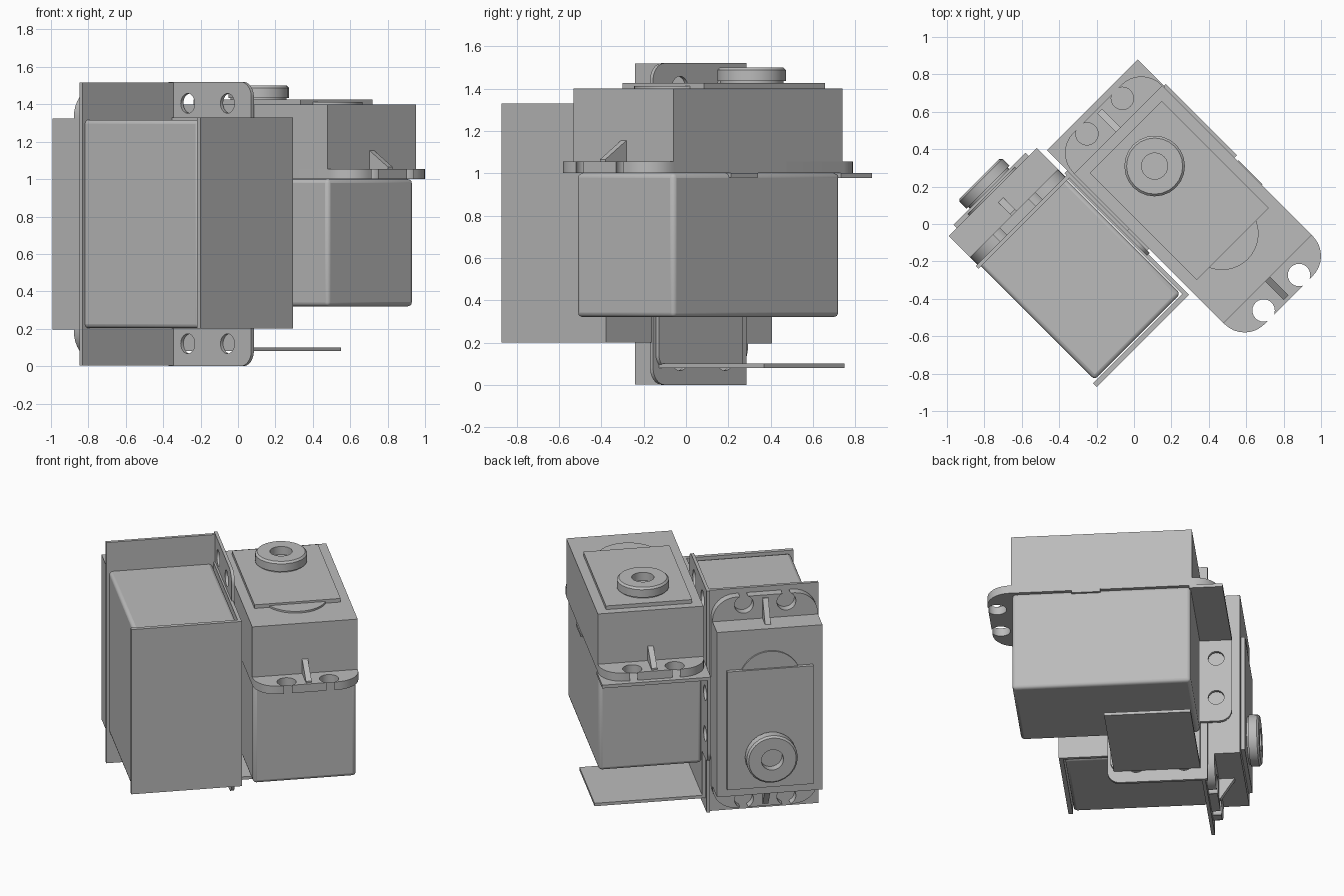
import bpy, bmesh, math
from mathutils import Matrix, Vector

if "Cube" in bpy.data.objects:
    bpy.data.objects.remove(bpy.data.objects["Cube"], do_unlink=True)

GREY = (0.5, 0.5, 0.5, 1.0)
mat = bpy.data.materials.new("plain grey")
mat.use_nodes = True
mat.diffuse_color = GREY
mat.node_tree.nodes["Principled BSDF"].inputs["Base Color"].default_value = GREY
parts = []

# The assembly is turned 45 degrees: x runs along the upright servo, y across it
ROOT = Matrix.Rotation(math.radians(-45), 4, 'Z')


def frame(origin, ax, ay, az):
    m = Matrix((ax, ay, az)).transposed().to_4x4()
    m.translation = Vector(origin)
    return ROOT @ m


def finish(name, bm, m):
    bmesh.ops.recalc_face_normals(bm, faces=bm.faces[:])
    bm.transform(m)
    me = bpy.data.meshes.new(name)
    bm.to_mesh(me)
    bm.free()
    me.materials.append(mat)
    ob = bpy.data.objects.new(name, me)
    bpy.context.collection.objects.link(ob)
    parts.append(ob)
    return ob


def prism(name, m, pts, h0, h1):
    """Extrude a flat outline from h0 to h1 in the given frame."""
    bm = bmesh.new()
    f = bm.faces.new([bm.verts.new((x, y, h0)) for x, y in pts])
    ext = bmesh.ops.extrude_face_region(bm, geom=[f])["geom"]
    verts = [g for g in ext if isinstance(g, bmesh.types.BMVert)]
    bmesh.ops.translate(bm, verts=verts, vec=(0, 0, h1 - h0))
    return finish(name, bm, m)


def rect(x0, x1, y0, y1, radii=(0, 0, 0, 0), steps=8):
    """Rectangle outline; radii go counter-clockwise from the low corner."""
    pts = []
    corners = ((x0, y0, 1, 1), (x1, y0, -1, 1), (x1, y1, -1, -1), (x0, y1, 1, -1))
    for i, (x, y, sx, sy) in enumerate(corners):
        r = radii[i]
        if not r:
            pts.append((x, y))
            continue
        for k in range(steps + 1):
            a = math.pi * (1 + i / 2 + k / steps / 2)
            pts.append((x + sx * r + r * math.cos(a), y + sy * r + r * math.sin(a)))
    return pts


def circle(x, y, r, n=24):
    return [(x + r * math.cos(2 * math.pi * k / n), y + r * math.sin(2 * math.pi * k / n))
            for k in range(n)]


def cut(ob, m, outlines, h0, h1):
    """Punch outlines through a plate, then drop the cutters."""
    cutters = []
    for pts in outlines:
        c = prism("cutter", m, pts, h0 - 0.05, h1 + 0.05)
        c.hide_render = True
        parts.remove(c)
        cutters.append(c)
        mod = ob.modifiers.new("hole", 'BOOLEAN')
        mod.operation, mod.solver, mod.object = 'DIFFERENCE', 'EXACT', c
    bpy.context.view_layer.update()
    dg = bpy.context.evaluated_depsgraph_get()
    me = bpy.data.meshes.new_from_object(ob.evaluated_get(dg))
    ob.modifiers.clear()
    ob.data = me
    for c in cutters:
        bpy.data.objects.remove(c, do_unlink=True)


def lathe(name, m, profile, n=24):
    bm = bmesh.new()
    vs = [bm.verts.new((r, 0, h)) for r, h in profile]
    edges = [bm.edges.new(p) for p in zip(vs, vs[1:])]
    bmesh.ops.spin(bm, geom=vs + edges, cent=(0, 0, 0), axis=(0, 0, 1),
                   angle=2 * math.pi, steps=n, use_duplicate=False)
    bmesh.ops.remove_doubles(bm, verts=bm.verts[:], dist=1e-4)
    return finish(name, bm, m)


HL, HW, FL = 0.565, 0.333, 0.055     # half length, half width, flange thickness


def servo(tag, m, depth, top):
    # Rounded lower case and sharp upper case
    low = prism(tag + "_lower_case", m, rect(-HL + .008, HL - .008, -HW + .008, HW - .008),
                -depth, 0)
    bev = low.modifiers.new("soft edges", 'BEVEL')
    bev.width, bev.segments = 0.022, 3
    prism(tag + "_upper_case", m, rect(-HL, HL, -HW, HW), 0, top)
    # Mounting flange with four open screw slots
    end = 0.723
    flange = prism(tag + "_flange", m, rect(-end, end, -HW, HW, (.15,) * 4), 0, FL)
    slots = []
    for sx in (-1, 1):
        for sy in (-1, 1):
            slots.append(circle(sx * .668, sy * .134, .06))
            xs = sorted((sx * .668, sx * .8))
            slots.append(rect(xs[0], xs[1], sy * .134 - .025, sy * .134 + .025))
    cut(flange, m, slots, 0, FL)
    # Stiffening ribs
    side = m @ Matrix.Rotation(math.pi / 2, 4, 'X')
    for s, label in ((-1, "_rib_low"), (1, "_rib_high")):
        prism(tag + label, side, [(s * (HL - .01), FL - .01), (s * .705, FL - .01),
                                  (s * .705, FL + .01), (s * (HL - .01), .16)], -.018, .018)
    # Cover plate, gear bump and output boss
    prism(tag + "_cover", m, rect(-.51, .30, -.272, .272), top - .01, top + .025)
    prism(tag + "_gear_bump", m, circle(.22, 0, .195, 40), top - .01, top + .012)
    lathe(tag + "_output_boss", m @ Matrix.Translation((-.29, 0, top)),
          [(.15, .02), (.15, .035), (.162, .035), (.162, .088), (.15, .1),
           (.07, .1), (.07, .045), (0, .045)])


X, Y, Z = (1, 0, 0), (0, 1, 0), (0, 0, 1)
UP = frame((.149, .297, 1.0), X, Y, Z)                  # upright servo
LYING = frame((-.44, -.413, .76), Z, Y, (-1, 0, 0))     # servo lying on its side
FLAT = frame((0, 0, 0), X, Y, Z)
WALL = frame((0, 0, 0), X, Z, (0, -1, 0))               # x, z plane, depth = -y

servo("upright_servo", UP, .68, .40)
servo("lying_servo", LYING, .88, .215)

# Bracket of the lying servo: face plate and side wing with four holes
prism("lying_bracket_face", LYING, rect(-.757, .757, -.345, .353), -.022, 0)
wing = prism("lying_bracket_wing", WALL, rect(-.455, .17, 0, 1.52, (0, .08, .08, 0)), .05, .07)
cut(wing, WALL, [circle(x, z, .053) for x in (-.31, -.01) for z in (.12, 1.405)], .05, .07)

# Sleeve around the lying servo: side sheet and end sheet
prism("sleeve_side", FLAT, rect(-.42, .475, -.082, -.06), .2, 1.33)
prism("sleeve_end", FLAT, rect(.447, .475, -.757, -.06), .2, 1.33)

# Bracket of the upright servo: flange shelf and folded wing with two holes
prism("upright_bracket_shelf", FLAT, rect(-.608, -.40, -.05, .636), .978, 1.0)
fold = prism("upright_bracket_wing", WALL, rect(-.608, -.0, .40, 1.0, (.08, 0, 0, 0)), .03, .05)
cut(fold, WALL, [circle(-.51, z, .05) for z in (.57, .85)], .03, .05)
prism("case_side_tab", FLAT, rect(.155, .335, .58, .637), .98, 1.0)

# Base bracket: upright sheet and foot plate
prism("base_upright", WALL, rect(-.41, .15, .08, .95, (0, .06, 0, 0)), .03, .05)
prism("base_foot", FLAT, rect(-.41, .13, -.05, .65), .08, .1)

# Smooth shading with crisp edges
bpy.ops.object.select_all(action='DESELECT')
for ob in parts:
    ob.select_set(True)
bpy.context.view_layer.objects.active = parts[0]
bpy.ops.object.shade_smooth_by_angle(angle=math.radians(30))
